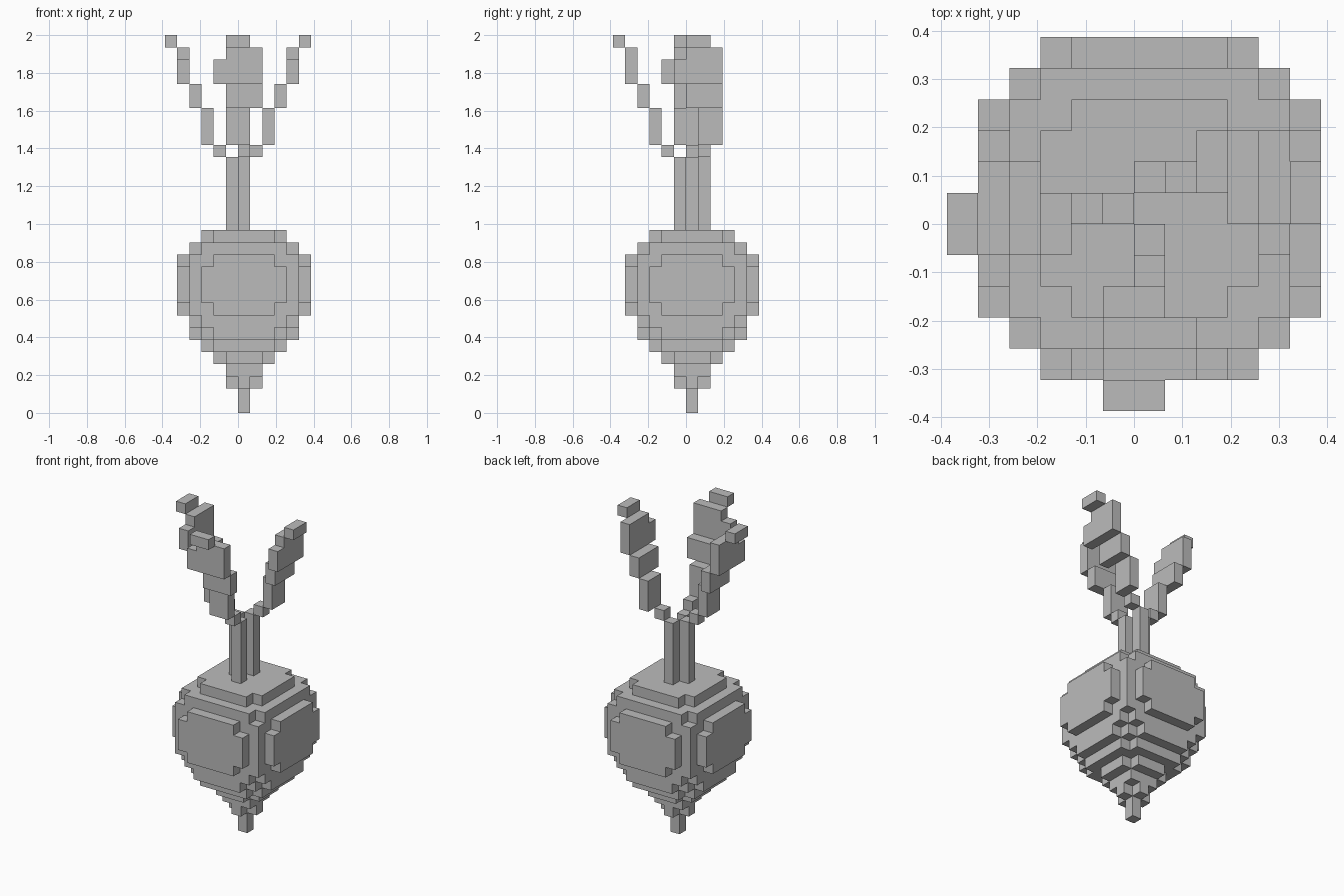
import bpy, bmesh
from mathutils import Vector

if "Cube" in bpy.data.objects:
    bpy.data.objects.remove(bpy.data.objects["Cube"])

V = 2 / 31  # edge length of one cube cell

grey = bpy.data.materials.new("plain_grey")
grey.diffuse_color = (0.5, 0.5, 0.5, 1)
grey.use_nodes = True
grey.node_tree.nodes["Principled BSDF"].inputs["Base Color"].default_value = grey.diffuse_color


def block(x, y, z):
    """All cells inside three half-open (start, end) ranges."""
    return {(i, j, k) for i in range(*x) for j in range(*y) for k in range(*z)}


def build(name, cells):
    """Make one object from the outer skin of a set of cells."""
    bm = bmesh.new()
    for c in cells:
        for axis in range(3):
            for side in (0, 1):
                n = list(c)
                n[axis] += 2 * side - 1
                if tuple(n) in cells:
                    continue
                u, w = (axis + 1) % 3, (axis + 2) % 3
                corners = []
                for a, b in ((0, 0), (1, 0), (1, 1), (0, 1)):
                    p = Vector(c)
                    p[axis] += side
                    p[u] += a
                    p[w] += b
                    corners.append(bm.verts.new(p * V))
                bm.faces.new(corners if side else corners[::-1])
    bmesh.ops.remove_doubles(bm, verts=bm.verts, dist=V * 0.01)
    bmesh.ops.dissolve_limit(bm, angle_limit=0.01, verts=bm.verts, edges=bm.edges)
    mesh = bpy.data.meshes.new(name)
    bm.to_mesh(mesh)
    bm.free()
    mesh.materials.append(grey)
    obj = bpy.data.objects.new(name, mesh)
    bpy.context.collection.objects.link(obj)


# Root bulb: each layer is (bottom, top, half widths for rows 0, 1, 2... from the middle)
layers = [
    (0, 2, [0]),
    (2, 3, [1, 0]),
    (3, 4, [1, 1]),
    (4, 5, [2, 2, 1]),
    (5, 6, [3, 3, 3, 2]),
    (6, 7, [4, 4, 4, 3, 2]),
    (7, 8, [4, 4, 4, 4, 3]),
    (8, 9, [5, 5, 5, 4, 4, 2]),
    (9, 12, [5, 5, 5, 5, 4, 3]),
    (12, 13, [5, 5, 5, 4, 4, 2]),
    (13, 14, [4, 4, 4, 4, 3]),
    (14, 15, [3, 3, 3, 2]),
]
bulb = set()
for z0, z1, halves in layers:
    for row, h in enumerate(halves):
        for y in (row, -row):
            bulb |= block((-h, h + 1), (y, y + 1), (z0, z1))
build("root_bulb", bulb)

# Leaves: height bands, each stepping one cell further outwards
bands = [(21, 22), (22, 25), (25, 27), (27, 29), (29, 30), (30, 31)]
steps = [1, 2, 3, 4, 4, 5]
left_spans = [(0, 1), (-1, 1), (-1, 2), (-2, 2), (-1, 2), (-1, 1)]
right_spans = [(1, 2), (1, 3), (0, 3), (-1, 3), (0, 3), (0, 2)]


def leaf(axis, sign, spans):
    cells = set()
    for z, s, span in zip(bands, steps, spans):
        out = (s, s + 1) if sign > 0 else (-s - 1, -s)
        cells |= block(out, span, z) if axis == "x" else block(span, out, z)
    return cells


build("left_leaf", leaf("x", -1, left_spans))
build("right_leaf", leaf("x", 1, right_spans))
build("front_leaf", leaf("y", -1, left_spans))

# Stems: one column below each leaf
for name, x, y in (("left_stem", -1, 0), ("right_stem", 0, 1), ("front_stem", 0, -1)):
    build(name, block((x, x + 1), (y, y + 1), (15, 21)))
